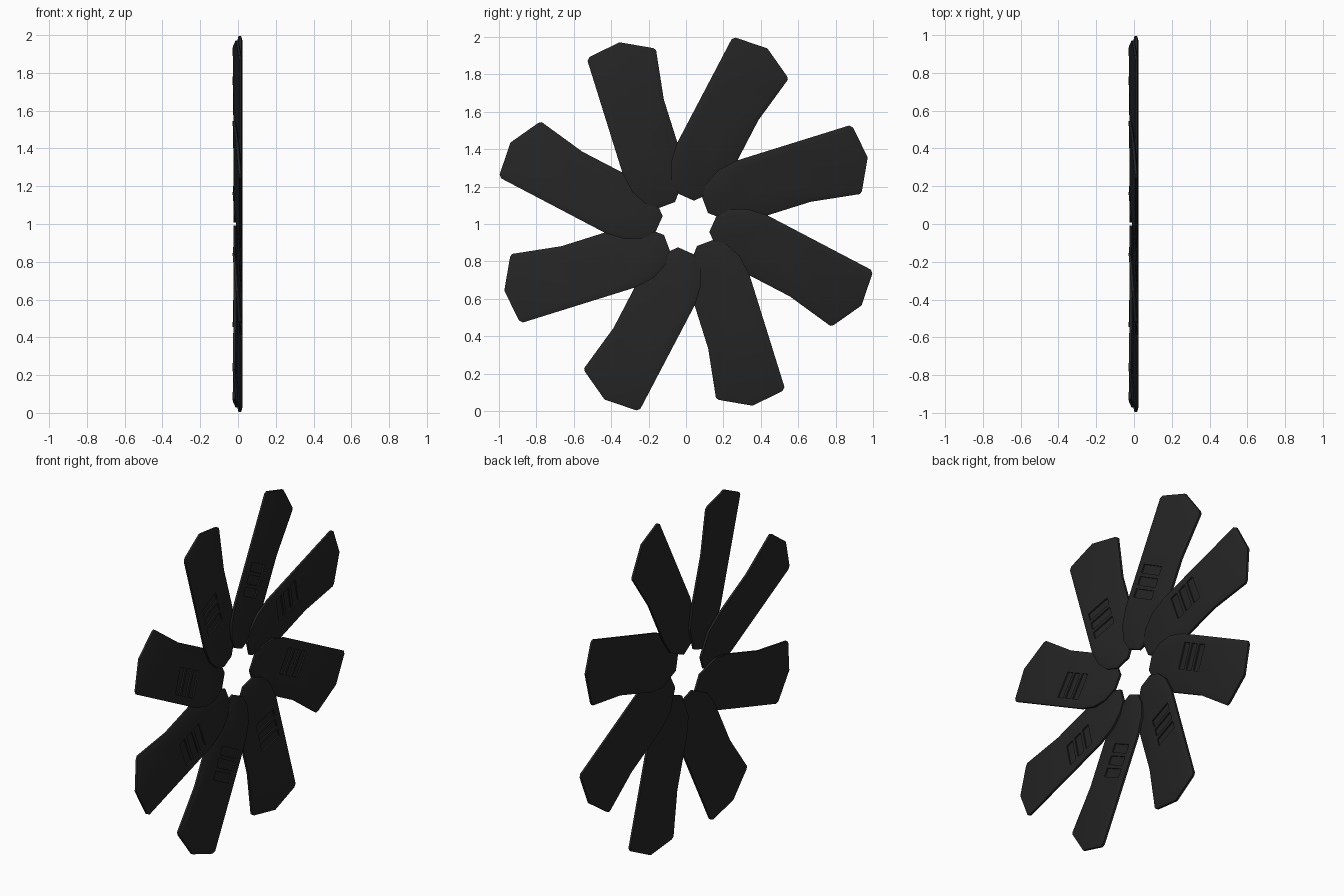
import bpy, bmesh, math
from mathutils import Matrix

cube = bpy.data.objects.get("Cube")
if cube:
    bpy.data.objects.remove(cube, do_unlink=True)

BLADES = 8
FIRST_ANGLE = 17.5
MID = 0.077        # centre line of a blade, offset from the hub
TILT = 0.09        # each blade leans so that it overlaps its neighbour

black = bpy.data.materials.new("matte_black")
black.use_nodes = True
colour = (0.018, 0.018, 0.018, 1)
black.diffuse_color = colour
bsdf = black.node_tree.nodes["Principled BSDF"]
bsdf.inputs["Base Color"].default_value = colour
bsdf.inputs["Roughness"].default_value = 0.7


def make_object(name, bm):
    mesh = bpy.data.meshes.new(name)
    bm.normal_update()
    bm.to_mesh(mesh)
    bm.free()
    obj = bpy.data.objects.new(name, mesh)
    bpy.context.collection.objects.link(obj)
    return obj


def lean(bm):
    for v in bm.verts:
        v.co.z += TILT * (v.co.y - MID)


# Blade outline: length along x, width along y
outline = [(0.13, 0.02), (0.175, -0.015), (0.25, -0.07), (0.36, -0.087),
           (0.67, -0.087), (0.935, -0.127), (0.95, -0.115), (1.034, 0.048),
           (1.006, 0.225), (0.99, 0.24), (0.36, 0.242), (0.25, 0.222),
           (0.17, 0.175), (0.125, 0.11)]
bm = bmesh.new()
base = bm.faces.new([bm.verts.new((x, y, -0.01)) for x, y in outline])
top = bmesh.ops.extrude_face_region(bm, geom=[base])["geom"]
for v in [g for g in top if isinstance(g, bmesh.types.BMVert)]:
    v.co.z = 0.003
bmesh.ops.recalc_face_normals(bm, faces=bm.faces)

# Soft shoulder around the outer face
cap = [f for f in bm.faces if f.normal.z > 0.9]
bmesh.ops.inset_region(bm, faces=cap, thickness=0.022, depth=0.007)
lean(bm)
blade = make_object("blade_1", bm)
blade.data.materials.append(black)

# Three shallow slots across each blade
bm = bmesh.new()
for i in (-1, 0, 1):
    place = Matrix.Translation((0.512 + i * 0.071, 0.117, 0.012))
    bmesh.ops.create_cube(bm, size=1, matrix=place @ Matrix.Diagonal((0.05, 0.152, 0.02, 1)))
lean(bm)
cutter = make_object("slot_cutter", bm)
cutter.hide_render = True
cut = blade.modifiers.new("slots", "BOOLEAN")
cut.operation = "DIFFERENCE"
cut.solver = "EXACT"
cut.object = cutter
depsgraph = bpy.context.evaluated_depsgraph_get()
mesh = bpy.data.meshes.new_from_object(blade.evaluated_get(depsgraph))
blade.modifiers.clear()
blade.data = mesh
mesh.materials.clear()
mesh.materials.append(black)
for p in mesh.polygons:
    p.material_index = 0
bpy.data.objects.remove(cutter, do_unlink=True)

bpy.ops.object.select_all(action="DESELECT")
blade.select_set(True)
bpy.context.view_layer.objects.active = blade
bpy.ops.object.shade_smooth_by_angle(angle=math.radians(25))

# Ring of blades standing in the yz plane
upright = Matrix(((0, 0, 1, 0), (1, 0, 0, 0), (0, 1, 0, 0), (0, 0, 0, 1)))
for i in range(BLADES):
    obj = blade
    if i:
        obj = blade.copy()
        obj.name = f"blade_{i + 1}"
        bpy.context.collection.objects.link(obj)
    turn = Matrix.Rotation(math.radians(FIRST_ANGLE + i * 360 / BLADES), 4, "X")
    obj.matrix_world = Matrix.Translation((0, 0, 1)) @ turn @ upright
